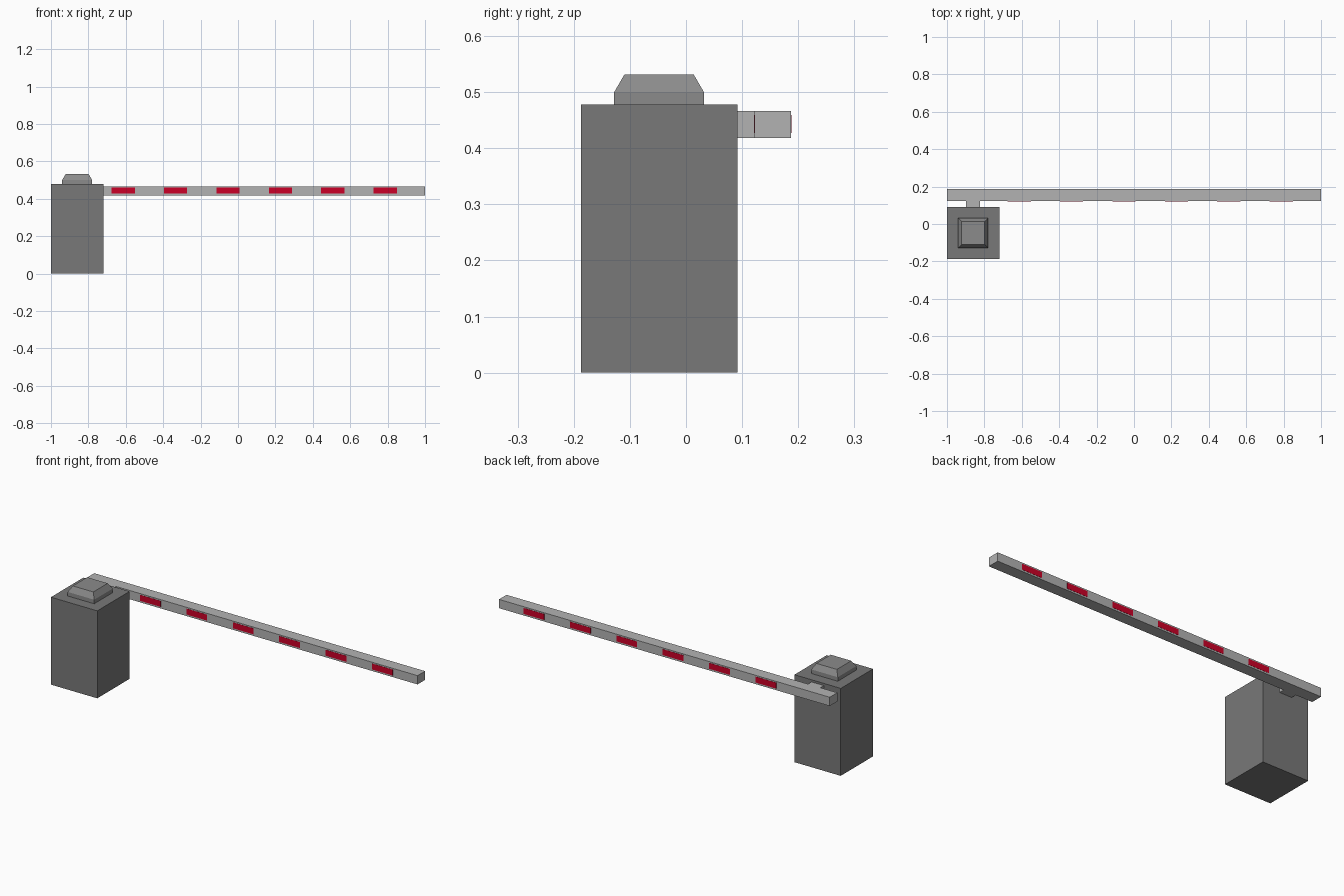
import bpy, bmesh

if "Cube" in bpy.data.objects:
    bpy.data.objects.remove(bpy.data.objects["Cube"])


def make_object(name, bm, color=None):
    bmesh.ops.recalc_face_normals(bm, faces=bm.faces[:])
    mesh = bpy.data.meshes.new(name)
    bm.to_mesh(mesh)
    bm.free()
    obj = bpy.data.objects.new(name, mesh)
    bpy.context.collection.objects.link(obj)
    if color:
        mat = bpy.data.materials.new(name + "_paint")
        mat.diffuse_color = color
        mat.use_nodes = True
        mat.node_tree.nodes["Principled BSDF"].inputs["Base Color"].default_value = mat.diffuse_color
        mesh.materials.append(mat)
    return obj


def box_bm(x, y, z):
    bm = bmesh.new()
    bmesh.ops.create_cube(bm, size=1)
    for v in bm.verts:
        v.co = [r[0] + (c + 0.5) * (r[1] - r[0]) for c, r in zip(v.co, (x, y, z))]
    return bm


DARK = (0.19, 0.19, 0.19, 1)
MID = (0.26, 0.26, 0.26, 1)
PALE = (0.45, 0.45, 0.45, 1)
RED = (0.6, 0.0, 0.02, 1)

# Cabinet
make_object("cabinet", box_bm((-1, -0.72), (-0.187, 0.092), (0, 0.478)), DARK)

# Warning lamp: square base with a tapered top, lofted from square rings
bm = bmesh.new()
cx, cy = -0.86, -0.048
rings = []
for half, z in ((0.08, 0.478), (0.08, 0.5), (0.062, 0.531)):
    rings.append([bm.verts.new((cx + sx * half, cy + sy * half, z))
                  for sx, sy in ((-1, -1), (1, -1), (1, 1), (-1, 1))])
for low, high in zip(rings, rings[1:]):
    for i in range(4):
        j = (i + 1) % 4
        bm.faces.new((low[i], low[j], high[j], high[i]))
bm.faces.new(rings[0][::-1])
bm.faces.new(rings[-1])
make_object("lamp", bm, MID)

# Pivot block and barrier arm
make_object("pivot", box_bm((-0.898, -0.823), (0.092, 0.122), (0.418, 0.466)), PALE)
make_object("arm", box_bm((-1, 1), (0.122, 0.187), (0.418, 0.466)), PALE)

# Red stripes: thin plates on the front and back of the arm
for side, y in (("front", (0.121, 0.122)), ("back", (0.187, 0.188))):
    bm = bmesh.new()
    plate = box_bm((-0.677, -0.552), y, (0.427, 0.459))
    mesh = bpy.data.meshes.new("plate_source")
    plate.to_mesh(mesh)
    plate.free()
    bm.from_mesh(mesh)
    bpy.data.meshes.remove(mesh)
    stripes = make_object(side + "_stripes", bm, RED)
    mod = stripes.modifiers.new("repeat", 'ARRAY')
    mod.count = 6
    mod.use_relative_offset = False
    mod.use_constant_offset = True
    mod.constant_offset_displace = (0.2805, 0, 0)
